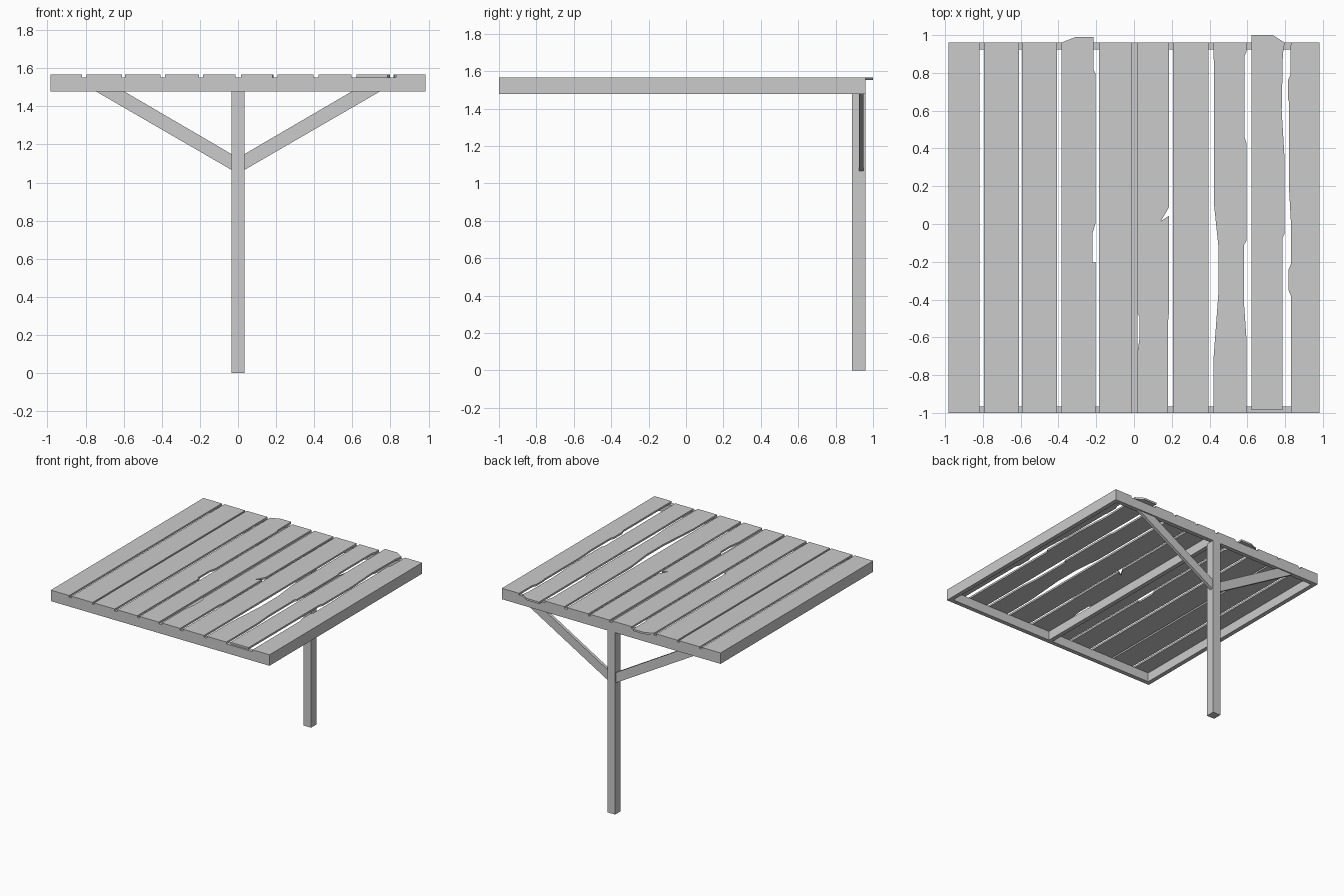
import bpy, bmesh
from mathutils import Vector

if "Cube" in bpy.data.objects:
    bpy.data.objects.remove(bpy.data.objects["Cube"])

BOTTOM, BEAM_TOP, TOP = 1.478, 1.552, 1.567
FRONT, BACK, HALF, W = -1.0, 0.96, 0.983, 0.035


def prism(name, points, direction):
    """Extrude a closed 3D outline along a direction."""
    bm = bmesh.new()
    face = bm.faces.new([bm.verts.new(p) for p in points])
    out = bmesh.ops.extrude_face_region(bm, geom=[face])
    moved = [g for g in out["geom"] if isinstance(g, bmesh.types.BMVert)]
    bmesh.ops.translate(bm, verts=moved, vec=Vector(direction))
    bmesh.ops.recalc_face_normals(bm, faces=bm.faces)
    mesh = bpy.data.meshes.new(name)
    bm.to_mesh(mesh)
    bm.free()
    obj = bpy.data.objects.new(name, mesh)
    bpy.context.collection.objects.link(obj)
    return obj


def box(name, x0, x1, y0, y1, z0, z1):
    return prism(name, [(x0, y0, z0), (x1, y0, z0), (x1, y1, z0), (x0, y1, z0)],
                 (0, 0, z1 - z0))


def plank(name, x0, x1, left=(), right=(), back=(), y0=FRONT, y1=BACK):
    """Board outline; left and right list chips from front to back."""
    pts = [(x0, y0), (x1, y0), *right]
    pts += back if back else [(x1, y1), (x0, y1)]
    pts += reversed(left)
    return prism(name, [(x, y, BEAM_TOP) for x, y in pts], (0, 0, TOP - BEAM_TOP))


# Post
box("post", -0.035, 0.035, 0.888, BACK, 0, BOTTOM)

# Frame under the boards
box("front_beam", -HALF, HALF, FRONT, FRONT + W, BOTTOM, BEAM_TOP)
box("back_beam", -HALF, HALF, BACK - W, BACK, BOTTOM, BEAM_TOP)
box("centre_beam", -W / 2, W / 2, FRONT + W, BACK - W, BOTTOM, BEAM_TOP)
for s, side in ((-1, "left"), (1, "right")):
    a, b = sorted((s * HALF, s * (HALF - W)))
    box(side + "_beam", a, b, FRONT + W, BACK - W, BOTTOM, BEAM_TOP)
    # Diagonal brace from post to back beam
    prism(side + "_brace", [(s * x, 0.925, z) for x, z in
          ((0.035, 1.067), (0.745, BOTTOM), (0.597, BOTTOM), (0.035, 1.15))],
          (0, 0.025, 0))

# Intact boards
for i, (x0, x1) in enumerate([(-HALF, -0.818), (-0.795, -0.608), (-0.594, -0.408),
                              (-0.184, -0.012), (0.206, 0.395)]):
    plank(f"board_{i + 1}", x0, x1)

# Weathered boards with chips, splits and overhanging ends
plank("worn_board_1", -0.384, -0.205,
      right=[(-0.205, -0.2), (-0.22, -0.205), (-0.22, -0.05), (-0.205, 0),
             (-0.205, 0.8), (-0.215, 0.82)],
      back=[(-0.215, 0.99), (-0.31, 0.99), (-0.384, 0.96)])
plank("worn_board_2", 0.015, 0.18,
      left=[(0.015, -0.7), (0.03, -0.6), (0.03, -0.49), (0.015, -0.47)],
      right=[(0.18, -0.52), (0.186, -0.46), (0.186, 0.045), (0.142, 0.015),
             (0.186, 0.09)],
      back=[(0.186, BACK), (0.015, BACK)])
plank("worn_board_3", 0.422, 0.595,
      left=[(0.422, -0.7), (0.448, -0.35), (0.448, -0.13), (0.424, 0.1)],
      right=[(0.595, -0.6), (0.583, -0.43), (0.583, -0.11), (0.595, -0.09),
             (0.595, 0.43), (0.585, 0.46), (0.585, 0.89), (0.595, 0.91)])
plank("worn_board_4", 0.622, 0.785, y0=-0.985,
      right=[(0.785, -0.075), (0.798, -0.05), (0.798, 0.33), (0.782, 0.6),
             (0.788, 0.9), (0.798, 0.96)],
      back=[(0.735, 1.0), (0.622, 1.0)])
plank("worn_board_5", 0.83, HALF,
      left=[(0.83, -0.38), (0.818, -0.35), (0.818, -0.24), (0.83, -0.215),
            (0.83, 0.02), (0.82, 0.2), (0.82, 0.65), (0.815, 0.66),
            (0.815, 0.76), (0.828, 0.79)])
